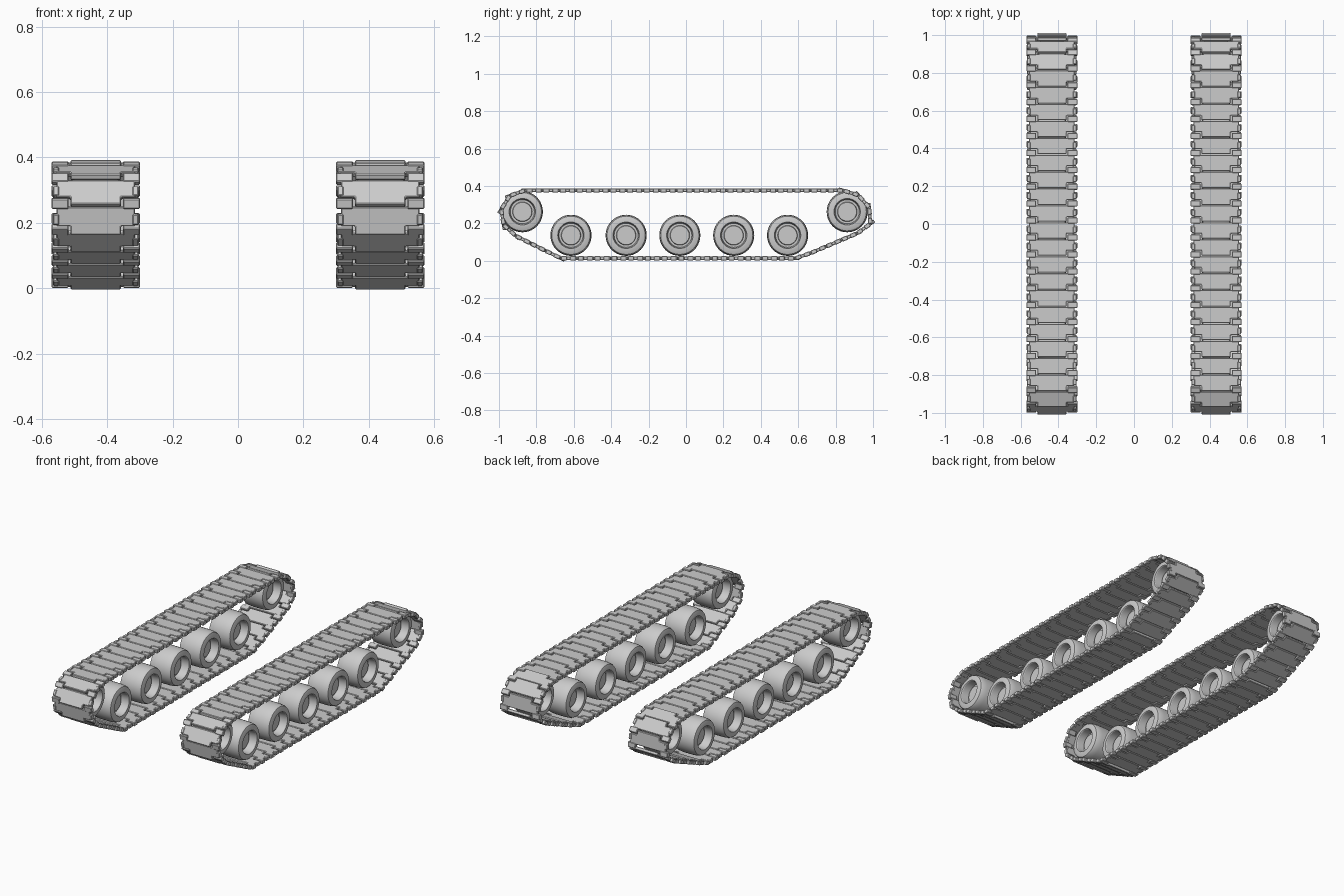
import bpy, bmesh, math
from mathutils import Vector, Matrix

if "Cube" in bpy.data.objects:
    bpy.data.objects.remove(bpy.data.objects["Cube"])

TRACK_X = 0.435
LINKS = 48

# closed side path of the track (y, z): top run, front, bottom run, rear
PATH = [(0.84, 0.376), (-0.89, 0.376), (-0.93, 0.362), (-0.988, 0.295),
        (-0.988, 0.205), (-0.93, 0.143), (-0.67, 0.013), (0.60, 0.013),
        (0.965, 0.168), (0.986, 0.195), (0.986, 0.275), (0.945, 0.338),
        (0.865, 0.381)]


def finish(bm, name):
    bmesh.ops.recalc_face_normals(bm, faces=bm.faces)
    mesh = bpy.data.meshes.new(name)
    bm.to_mesh(mesh)
    bm.free()
    ob = bpy.data.objects.new(name, mesh)
    bpy.context.collection.objects.link(ob)
    return ob


def path_points(count):
    """Evenly spaced points along the closed path, plus the pitch."""
    pts = [Vector(p) for p in PATH]
    segs = [(a, b, (b - a).length) for a, b in zip(pts, pts[1:] + pts[:1])]
    pitch = sum(s[2] for s in segs) / count
    out = []
    for i in range(count):
        s = i * pitch
        for a, b, length in segs:
            if s <= length:
                out.append(a.lerp(b, s / length))
                break
            s -= length
    return out, pitch


def slab(bm, outline, half, mat):
    """Extrude a flat (across, along) outline to a thick plate."""
    low = [bm.verts.new(mat @ Vector((x, u, -half))) for x, u in outline]
    top = [bm.verts.new(mat @ Vector((x, u, half))) for x, u in outline]
    bm.faces.new(low[::-1])
    bm.faces.new(top)
    n = len(outline)
    for i in range(n):
        j = (i + 1) % n
        bm.faces.new((low[i], low[j], top[j], top[i]))


# interlocking links: T-shaped plate with centre tab, two side knuckles
def make_track(name, cx):
    pts, pitch = path_points(LINKS)
    bm = bmesh.new()
    end = pitch - 0.004
    plate = [(-0.12, 0.026), (0.12, 0.026), (0.12, end), (0.077, end),
             (0.077, pitch + 0.022), (-0.077, pitch + 0.022),
             (-0.077, end), (-0.12, end)]
    for i, p in enumerate(pts):
        d2 = (pts[(i + 1) % LINKS] - p).normalized()
        d = Vector((0, d2.x, d2.y))
        x = Vector((1, 0, 0))
        mat = Matrix((x, d, x.cross(d))).transposed().to_4x4()
        mat.translation = (cx, p.x, p.y)
        slab(bm, plate, 0.009, mat)
        for s in (-1, 1):
            for a, b, u0, u1 in ((0.083, 0.135, 0.0, 0.032),
                                 (0.112, 0.131, 0.048, end - 0.004)):
                slab(bm, [(s * a, u0), (s * b, u0), (s * b, u1), (s * a, u1)],
                     0.0115, mat)
    ob = finish(bm, name)
    bev = ob.modifiers.new("soft_edges", 'BEVEL')
    bev.width = 0.003
    bev.segments = 1
    return ob


# lathed wheel: rounded tyre, flat rim, recessed hub disc on both sides
HALF = [(0.036, 0.0), (0.036, 0.05), (0.026, 0.053), (0.026, 0.064),
        (0.072, 0.068), (0.076, 0.071), (0.076, 0.083), (0.070, 0.102),
        (0.060, 0.107), (0.030, 0.110)]


def make_wheel(name, cx, y, z):
    bm = bmesh.new()
    profile = HALF + [(-x, r) for x, r in reversed(HALF)]
    verts = [bm.verts.new((x, 0, r)) for x, r in profile]
    edges = [bm.edges.new(pair) for pair in zip(verts, verts[1:])]
    bmesh.ops.spin(bm, geom=verts + edges, cent=(0, 0, 0), axis=(1, 0, 0),
                   angle=math.tau, steps=40)
    bmesh.ops.remove_doubles(bm, verts=bm.verts, dist=1e-5)
    ob = finish(bm, name)
    ob.location = (cx, y, z)
    bpy.ops.object.select_all(action='DESELECT')
    ob.select_set(True)
    bpy.context.view_layer.objects.active = ob
    bpy.ops.object.shade_smooth_by_angle(angle=math.radians(30))


for side, sx in (("left", -1), ("right", 1)):
    cx = sx * TRACK_X
    make_track(side + "_track", cx)
    for n, y in enumerate((-0.615, -0.32, -0.033, 0.255, 0.543)):
        make_wheel(f"{side}_road_wheel_{n + 1}", cx, y, 0.136)
    make_wheel(side + "_front_idler", cx, -0.875, 0.262)
    make_wheel(side + "_rear_idler", cx, 0.862, 0.262)
